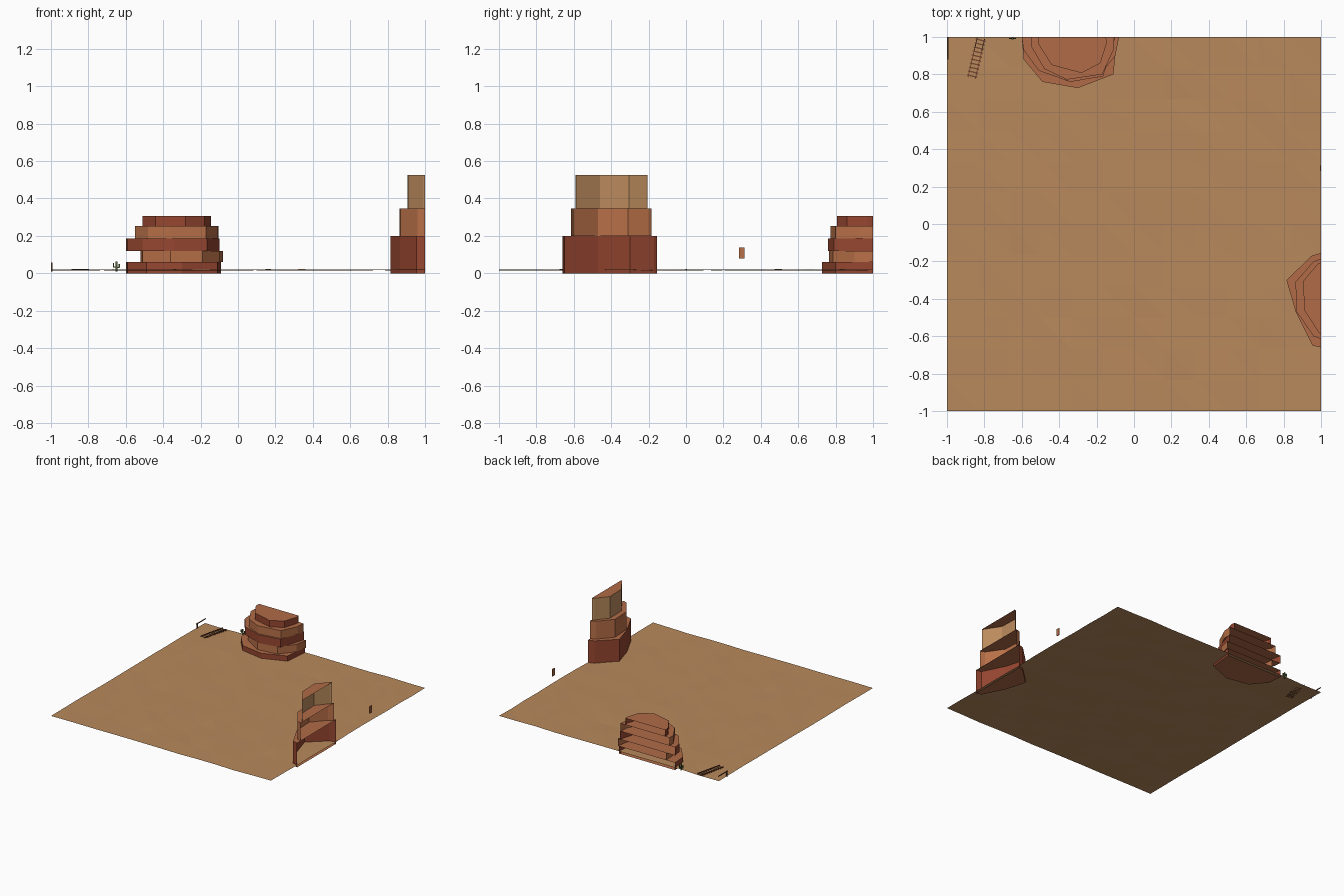
import bpy, bmesh, math, random
from mathutils import Matrix, Vector

if "Cube" in bpy.data.objects:
    bpy.data.objects.remove(bpy.data.objects["Cube"])

random.seed(4)


def lin(c):
    c /= 255
    return c / 12.92 if c <= 0.04045 else ((c + 0.055) / 1.055) ** 2.4


def material(name, r, g, b):
    m = bpy.data.materials.new(name)
    m.diffuse_color = (lin(r), lin(g), lin(b), 1)
    m.use_nodes = True
    m.node_tree.nodes["Principled BSDF"].inputs["Base Color"].default_value = m.diffuse_color
    return m


SAND = material("sand", 184, 137, 92)
CAP = material("rock ledge", 177, 107, 72)
RED = material("red rock", 150, 70, 48)
ORANGE = material("orange rock", 184, 112, 72)
TAN = material("tan rock", 188, 140, 94)
WOOD = material("weathered wood", 112, 72, 48)
IRON = material("rusty iron", 110, 55, 38)
GREEN = material("cactus green", 80, 96, 50)


def finish(name, bm, *mats):
    me = bpy.data.meshes.new(name)
    bm.to_mesh(me)
    bm.free()
    for m in mats:
        me.materials.append(m)
    ob = bpy.data.objects.new(name, me)
    bpy.context.collection.objects.link(ob)
    return ob


def beam(bm, a, b, width, height):
    """Box running from a to b."""
    a, b = Vector(a), Vector(b)
    d = b - a
    rot = d.to_track_quat('X', 'Z').to_matrix().to_4x4()
    mat = Matrix.Translation((a + b) / 2) @ rot @ Matrix.Diagonal((d.length, width, height, 1))
    bmesh.ops.create_cube(bm, size=1, matrix=mat)


def strata(name, layers):
    """Stacked rock layers, each capped top and bottom and open along the border."""
    for i, (z0, z1, mat, pts) in enumerate(layers):
        bm = bmesh.new()
        low = [bm.verts.new((x, y, z0)) for x, y in pts]
        top = [bm.verts.new((x, y, z1)) for x, y in pts]
        for k in range(len(pts) - 1):
            bm.faces.new((low[k], low[k + 1], top[k + 1], top[k]))
        bm.faces.new(top).material_index = 1
        bm.faces.new(low[::-1]).material_index = 1
        finish(f"{name}_layer_{i + 1}", bm, mat, CAP)


# gently rolling desert floor
bm = bmesh.new()
N = 12
grid = [[bm.verts.new((-1 + 2 * i / N, -1 + 2 * j / N,
                       0.018 + 0.002 * math.sin(1.7 * i + 0.8 * j) + random.uniform(-0.002, 0.002)))
         for j in range(N + 1)] for i in range(N + 1)]
for i in range(N):
    for j in range(N):
        a, b, c, d = grid[i][j], grid[i + 1][j], grid[i + 1][j + 1], grid[i][j + 1]
        bm.faces.new((a, b, d))
        bm.faces.new((b, c, d))
finish("desert_floor", bm, SAND)

# broad banded mesa on the back border
strata("banded_mesa", [
    (0, 0.06, RED, [(-0.6, 1), (-0.59, 0.88), (-0.49, 0.76), (-0.3, 0.727), (-0.11, 0.80), (-0.09, 1)]),
    (0.06, 0.12, ORANGE, [(-0.52, 1), (-0.51, 0.86), (-0.36, 0.765), (-0.19, 0.785), (-0.1, 0.90), (-0.08, 1)]),
    (0.12, 0.187, RED, [(-0.6, 1), (-0.59, 0.93), (-0.51, 0.82), (-0.34, 0.76), (-0.165, 0.79), (-0.1, 1)]),
    (0.187, 0.252, ORANGE, [(-0.55, 1), (-0.55, 0.95), (-0.48, 0.83), (-0.36, 0.772), (-0.17, 0.80),
                            (-0.11, 0.93), (-0.105, 1)]),
    (0.252, 0.305, RED, [(-0.51, 1), (-0.51, 0.96), (-0.44, 0.85), (-0.28, 0.807), (-0.18, 0.86),
                         (-0.145, 0.97), (-0.15, 1)]),
])

# tall stepped butte on the right border
strata("stepped_butte", [
    (0, 0.2, RED, [(1, -0.155), (0.95, -0.17), (0.815, -0.30), (0.865, -0.47), (0.955, -0.65), (1, -0.66)]),
    (0.2, 0.347, ORANGE, [(1, -0.185), (0.96, -0.20), (0.863, -0.31), (0.87, -0.47), (0.96, -0.6), (1, -0.615)]),
    (0.347, 0.525, TAN, [(1, -0.205), (0.985, -0.21), (0.905, -0.305), (0.91, -0.46), (0.99, -0.583), (1, -0.59)]),
])

# railway track: two rails over a row of sleepers
start, end = Vector((-0.868, 0.78, 0.021)), Vector((-0.818, 0.994, 0.021))
along = (end - start).normalized()
side = Vector((along.y, -along.x, 0))
bm = bmesh.new()
for s in (-1, 1):
    beam(bm, start + side * 0.02 * s, end + side * 0.02 * s, 0.004, 0.006)
finish("rails", bm, IRON)
bm = bmesh.new()
for k in range(10):
    mid = start.lerp(end, (k + 0.5) / 10) - Vector((0, 0, 0.003))
    beam(bm, mid - side * 0.028, mid + side * 0.028, 0.007, 0.005)
finish("sleepers", bm, WOOD)

# fence post and top bar on the left border
bm = bmesh.new()
beam(bm, (-0.995, 0.89, 0.01), (-0.995, 0.89, 0.058), 0.008, 0.008)
beam(bm, (-0.995, 0.88, 0.054), (-0.995, 1.0, 0.054), 0.006, 0.006)
finish("fence", bm, WOOD)

# small cactus with two raised arms
bm = bmesh.new()
x, y = -0.65, 0.992
beam(bm, (x, y, 0.01), (x, y, 0.062), 0.009, 0.009)
for s, z in ((-1, 0.034), (1, 0.03)):
    beam(bm, (x, y, z), (x + 0.017 * s, y, z), 0.006, 0.006)
    beam(bm, (x + 0.015 * s, y, z), (x + 0.015 * s, y, z + 0.02), 0.006, 0.006)
finish("cactus", bm, GREEN)

# thin hanging board on the right border
bm = bmesh.new()
beam(bm, (0.997, 0.298, 0.08), (0.997, 0.298, 0.138), 0.028, 0.006)
bmesh.ops.rotate(bm, verts=bm.verts, cent=(0.997, 0.298, 0.11), matrix=Matrix.Rotation(0, 3, 'Z'))
ob = finish("hanging_board", bm, ORANGE)
